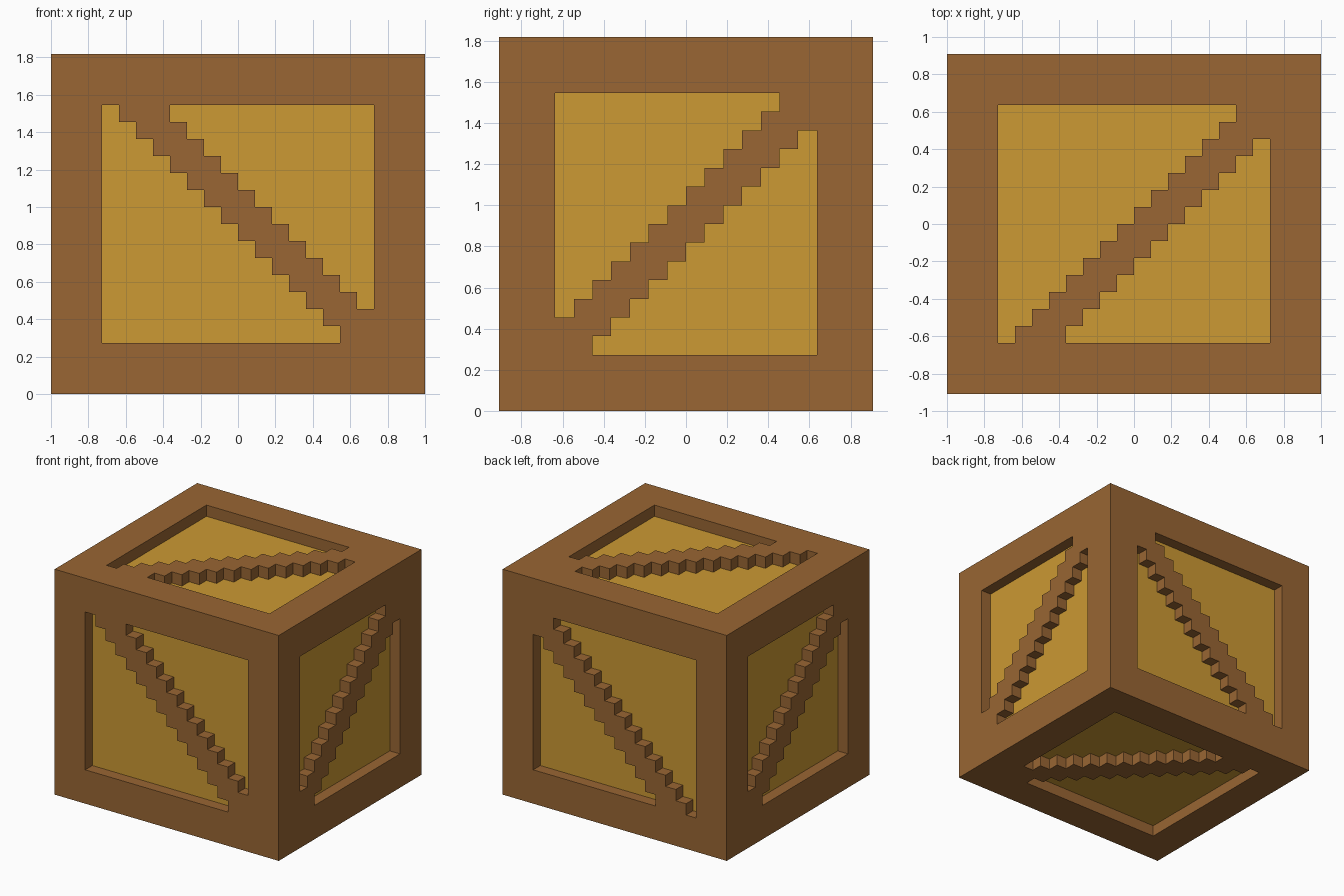
import bpy
import bmesh
from mathutils import Vector

cube = bpy.data.objects.get("Cube")
if cube:
    bpy.data.objects.remove(cube, do_unlink=True)

CELLS = (22, 20, 20)      # crate size in blocks
U = 2 / CELLS[0]          # edge of one block
BORDER = 3                # frame width in blocks
BRACE = 3                 # brace width in blocks


def make_material(name, rgb):
    mat = bpy.data.materials.new(name)
    mat.use_nodes = True
    color = (*rgb, 1)
    mat.diffuse_color = color
    bsdf = mat.node_tree.nodes["Principled BSDF"]
    bsdf.inputs["Base Color"].default_value = color
    bsdf.inputs["Roughness"].default_value = 0.9
    return mat


brown = make_material("brown wood", (0.319, 0.133, 0.033))
ochre = make_material("ochre panel", (0.604, 0.319, 0.033))

# Diagonal brace of each side, keyed by (normal axis, direction):
# slope per row, and the column where the brace would start in row zero
BRACES = {
    (1, -1): (-1, 20),    # front
    (1, 1): (1, 1),       # back
    (0, 1): (1, -1),      # left
    (0, -1): (-1, 18),    # right
    (2, 1): (1, 1),       # top
    (2, -1): (-1, 20),    # bottom
}

# Solid block, sliced along the block grid with its corner at the origin
bm = bmesh.new()
bmesh.ops.create_cube(bm, size=1)
bmesh.ops.translate(bm, verts=bm.verts, vec=(0.5, 0.5, 0.5))
bmesh.ops.scale(bm, verts=bm.verts, vec=CELLS)
for axis in range(3):
    normal = Vector((0, 0, 0))
    normal[axis] = 1
    for step in range(1, CELLS[axis]):
        bmesh.ops.bisect_plane(bm, geom=bm.verts[:] + bm.edges[:] + bm.faces[:],
                               plane_co=normal * step, plane_no=normal)


def is_panel(face, axis, slope, start):
    """True for cells inside the frame that the brace does not cover."""
    a, b = [k for k in range(3) if k != axis]
    center = face.calc_center_median()
    col, row = int(center[a]), int(center[b])
    inside = (BORDER <= col < CELLS[a] - BORDER
              and BORDER <= row < CELLS[b] - BORDER)
    first = start + slope * row
    return inside and not first <= col < first + BRACE


# Sink the panels of each side one block deep, leaving frame and brace
for (axis, sign), (slope, start) in BRACES.items():
    edge = CELLS[axis] if sign > 0 else 0
    side = [f for f in bm.faces
            if all(abs(v.co[axis] - edge) < 0.01 for v in f.verts)]
    panel = [f for f in side if is_panel(f, axis, slope, start)]
    geom = bmesh.ops.extrude_face_region(bm, geom=panel)["geom"]
    bmesh.ops.delete(bm, geom=[f for f in panel if f.is_valid], context='FACES')
    inward = Vector((0, 0, 0))
    inward[axis] = -sign
    bmesh.ops.translate(bm, vec=inward,
                        verts=[g for g in geom if isinstance(g, bmesh.types.BMVert)])
    for g in geom:
        if isinstance(g, bmesh.types.BMFace):
            g.material_index = 1

# Centre the crate and scale it
bmesh.ops.translate(bm, verts=bm.verts, vec=(-CELLS[0] / 2, -CELLS[1] / 2, 0))
bmesh.ops.scale(bm, verts=bm.verts, vec=(U, U, U))
bmesh.ops.recalc_face_normals(bm, faces=bm.faces)

mesh = bpy.data.meshes.new("wooden_crate")
bm.to_mesh(mesh)
bm.free()
mesh.materials.append(brown)
mesh.materials.append(ochre)
crate = bpy.data.objects.new("wooden_crate", mesh)
bpy.context.collection.objects.link(crate)
